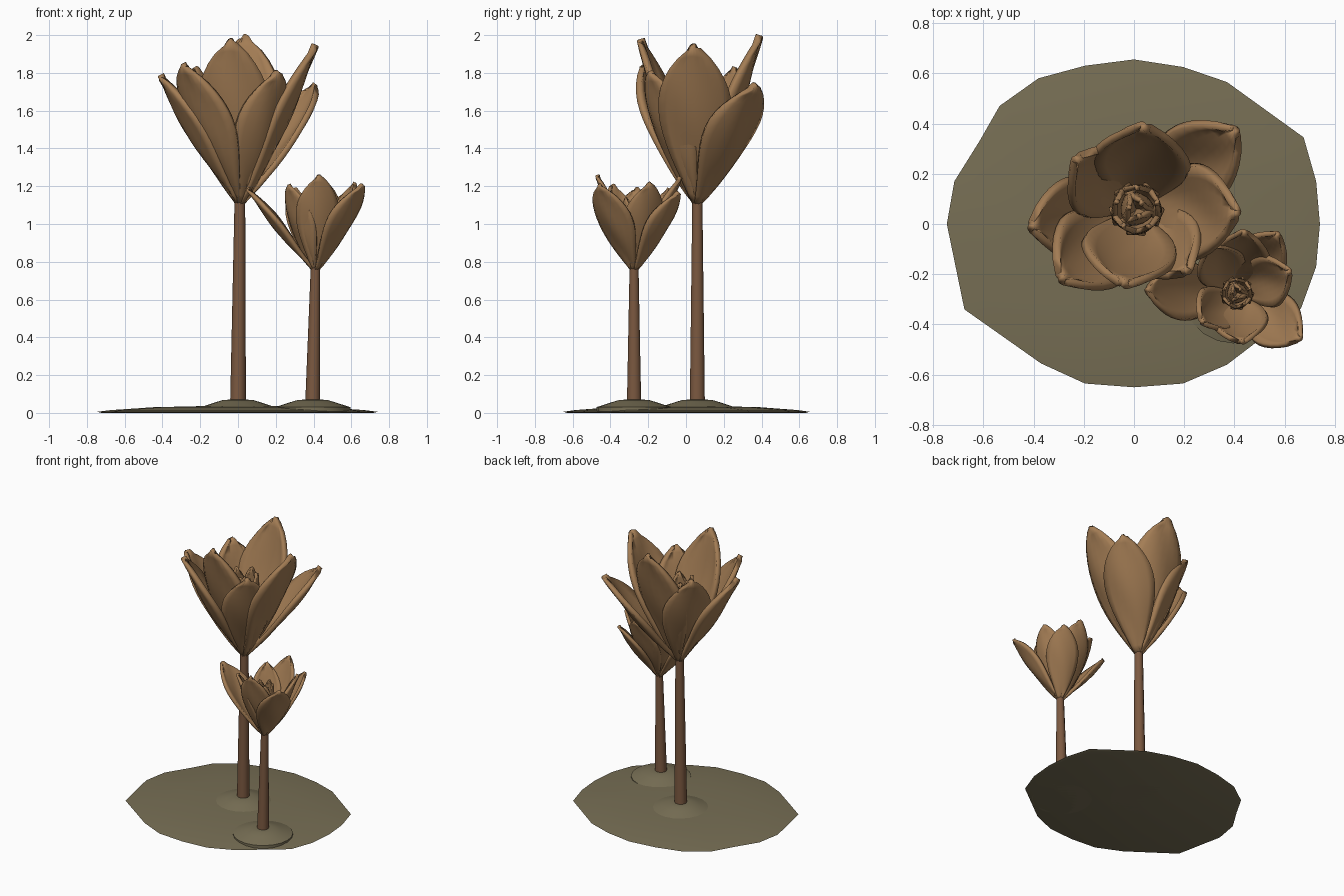
import bpy, bmesh, math
from mathutils import Vector

cube = bpy.data.objects.get("Cube")
if cube:
    bpy.data.objects.remove(cube, do_unlink=True)


def material(name, rgb):
    m = bpy.data.materials.new(name)
    m.use_nodes = True
    m.diffuse_color = (*rgb, 1)
    m.node_tree.nodes["Principled BSDF"].inputs["Base Color"].default_value = (*rgb, 1)
    return m


TAN = material("petal tan", (0.37, 0.205, 0.09))
BROWN = material("stem brown", (0.2, 0.1, 0.052))
OLIVE = material("ground olive", (0.185, 0.158, 0.09))


def finish(name, bm, mat, angle=50):
    bmesh.ops.recalc_face_normals(bm, faces=bm.faces)
    mesh = bpy.data.meshes.new(name)
    bm.to_mesh(mesh)
    bm.free()
    obj = bpy.data.objects.new(name, mesh)
    bpy.context.collection.objects.link(obj)
    mesh.materials.append(mat)
    bpy.ops.object.select_all(action='DESELECT')
    obj.select_set(True)
    bpy.context.view_layer.objects.active = obj
    bpy.ops.object.shade_smooth_by_angle(angle=math.radians(angle))
    return obj


def loft(name, rings, mat, angle=50):
    """Skin a list of equally sized point rings and cap both ends."""
    bm = bmesh.new()
    loops = [[bm.verts.new(p) for p in ring] for ring in rings]
    n = len(loops[0])
    for a, b in zip(loops, loops[1:]):
        for i in range(n):
            j = (i + 1) % n
            bm.faces.new((a[i], a[j], b[j], b[i]))
    bm.faces.new(loops[0])
    bm.faces.new(loops[-1])
    return finish(name, bm, mat, angle)


def circle(x, y, z, r, n):
    return [(x + r * math.cos(math.tau * i / n), y + r * math.sin(math.tau * i / n), z)
            for i in range(n)]


def petal(name, base, tip, width, bulge, cup, thick):
    """Cupped leaf shape running from base to tip, with a blunt end."""
    base, tip = Vector(base), Vector(tip)
    run = tip - base
    out = Vector((run.x, run.y, 0)).normalized()
    side = Vector((-out.y, out.x, 0))
    inward = run.normalized().cross(side)
    if inward.dot(out) > 0:
        inward.negate()
    rows, cols = 14, 8
    bm = bmesh.new()
    grid = []
    for i in range(rows + 1):
        s = i / rows
        taper = max(math.sin(math.pi * s ** 1.25), 0) ** 0.85
        half = width * (0.08 + 0.06 * s + 0.9 * taper)
        centre = base + run * s + out * bulge * math.sin(math.pi * s)
        row = []
        for j in range(cols + 1):
            v = 2 * j / cols - 1
            ripple = 0.03 * width * math.sin(9 * s + 4 * v)
            p = centre + side * half * v + inward * (cup * taper * v * v + ripple)
            # round the tip off slightly
            p -= run * 0.03 * v * v * s ** 4
            row.append(bm.verts.new(p))
        grid.append(row)
    for a, b in zip(grid, grid[1:]):
        for j in range(cols):
            bm.faces.new((a[j], a[j + 1], b[j + 1], b[j]))
    obj = finish(name, bm, TAN)
    mod = obj.modifiers.new("thickness", 'SOLIDIFY')
    mod.thickness = thick
    mod.offset = 0


def flower(label, foot, top, radii, tips, scale, bud_height):
    # Mound of soil in low steps
    profile = [(0.2, 0.0), (0.2, 0.03), (0.16, 0.043), (0.12, 0.056), (0.08, 0.068), (0.05, 0.07)]
    loft(label + "_mound", [circle(*foot, z, r, 20) for r, z in profile], OLIVE, 30)
    # Tapered stem
    rings = []
    for i in range(7):
        t = i / 6
        x, y = (foot[k] + (top[k] - foot[k]) * t for k in (0, 1))
        rings.append(circle(x, y, 0.03 + (top[2] - 0.03) * t,
                            radii[0] + (radii[1] - radii[0]) * t, 10))
    loft(label + "_stem", rings, BROWN)
    # Outer petals
    base = Vector(top) - Vector((0, 0, 0.03 * scale))
    for i, tip in enumerate(tips):
        length = (Vector(tip) - base).length
        petal(f"{label}_petal_{i + 1}", base, tip, 0.2 * length,
              0.035 * scale, 0.055 * scale, 0.032 * scale)
    # Inner closed bud
    for count, reach, turn, drop in ((5, 0.085, 0.3, 0), (3, 0.03, 0.9, 0.06)):
        for i in range(count):
            a = math.tau * i / count + turn
            tip = (top[0] + reach * scale * math.cos(a),
                   top[1] + reach * scale * math.sin(a), bud_height - drop * scale)
            petal(f"{label}_inner_petal_{count}_{i + 1}", base, tip, 0.085 * scale,
                  0.035 * scale, 0.03 * scale, 0.02 * scale)


# Ground: flat irregular disc with a thin sloping rim
outline = [(0.74, 0), (0.725, 0.17), (0.675, 0.345), (0.37, 0.565), (0.195, 0.625),
           (0, 0.655), (-0.195, 0.63), (-0.38, 0.58), (-0.535, 0.47), (-0.615, 0.33),
           (-0.715, 0.17), (-0.745, 0), (-0.675, -0.34), (-0.37, -0.555), (-0.195, -0.635),
           (0, -0.65), (0.195, -0.635), (0.37, -0.56), (0.665, -0.335), (0.725, -0.17)]
layers = [(0.97, 0), (1, 0.006), (0.9, 0.015), (0.6, 0.03), (0.25, 0.036)]
loft("ground", [[(x * s, y * s, z) for x, y in outline] for s, z in layers], OLIVE, 80)

flower("tall_flower", (0, 0.06), (0.01, 0.06, 1.14), (0.042, 0.028),
       [(0.04, 0.39, 2.0), (0.41, 0.37, 1.74), (0.41, 0.04, 1.95), (0.21, -0.19, 1.81),
        (-0.04, -0.24, 1.98), (-0.29, -0.22, 1.85), (-0.41, -0.01, 1.79), (-0.23, 0.26, 1.83)],
       1.0, 1.72)
flower("short_flower", (0.395, -0.275), (0.41, -0.275, 0.77), (0.04, 0.025),
       [(0.44, -0.03, 1.25), (0.575, -0.04, 1.17), (0.62, -0.19, 1.22), (0.66, -0.46, 1.21),
        (0.43, -0.47, 1.26), (0.27, -0.39, 1.21), (0.05, -0.26, 1.19), (0.3, -0.09, 1.19)],
       0.62, 1.14)
